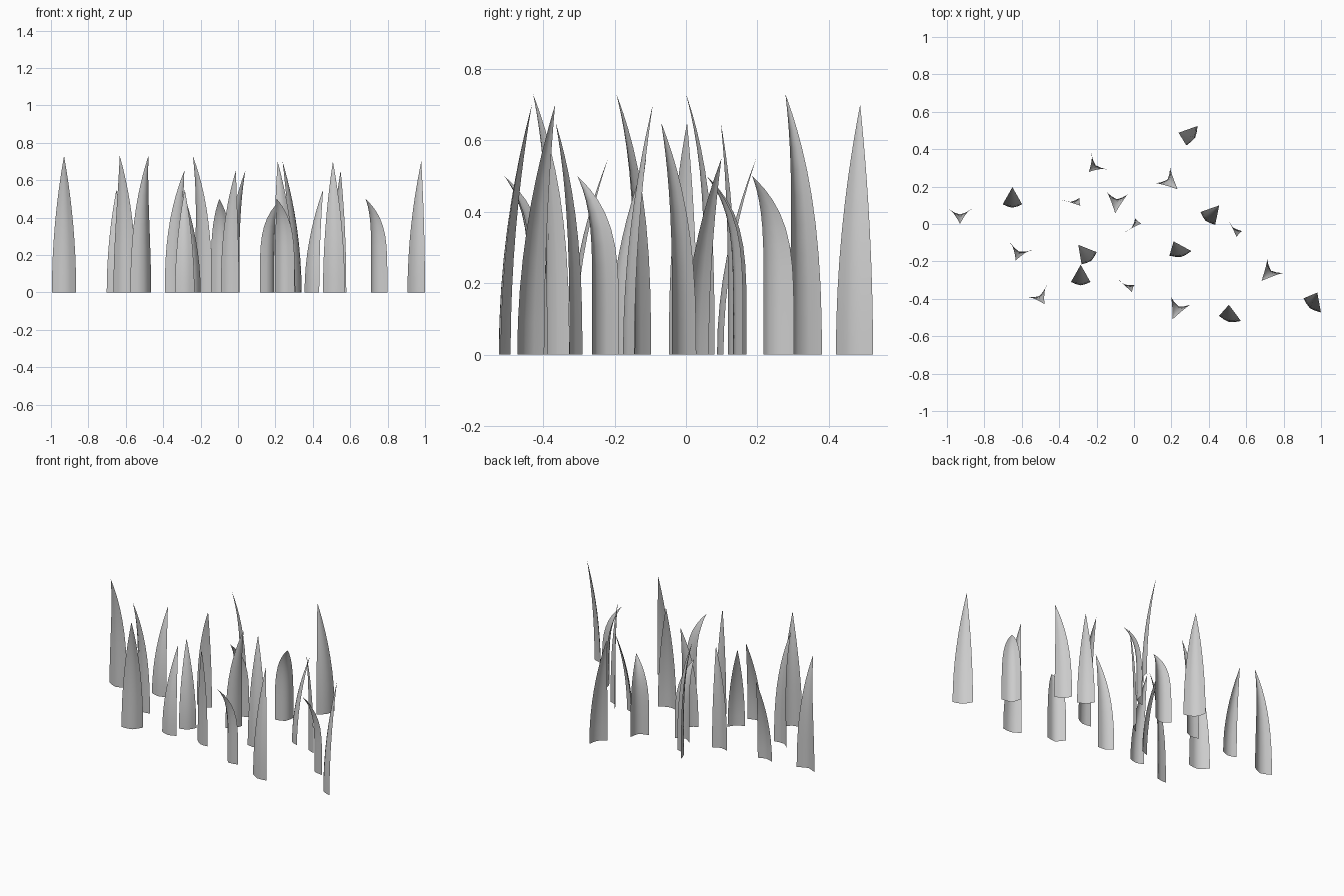
import bpy, bmesh, math
from mathutils import Matrix, Vector

cube = bpy.data.objects.get("Cube")
if cube:
    bpy.data.objects.remove(cube, do_unlink=True)

grey = bpy.data.materials.new("pale grey")
grey.use_nodes = True
grey.diffuse_color = (0.6, 0.6, 0.6, 1)
grey.node_tree.nodes["Principled BSDF"].inputs["Base Color"].default_value = grey.diffuse_color

ROWS = 12
COLUMNS = (-1, -0.5, 0, 0.5, 1)


def blade_mesh(name, height, width, fold, tip, taper, bend):
    """Folded leaf: narrows to a point and leans over towards the tip offset."""
    bm = bmesh.new()
    rows = []
    for i in range(ROWS):
        t = math.sin(i / ROWS * math.pi / 2)
        size = 1 - t ** taper
        lean = t ** bend
        rows.append([bm.verts.new((c * size * width / 2 + tip[0] * lean,
                                   fold * size * (1 - abs(c) ** 1.4) + tip[1] * lean,
                                   height * t)) for c in COLUMNS])
    point = bm.verts.new((tip[0], tip[1], height))
    for low, high in zip(rows, rows[1:]):
        for k in range(len(COLUMNS) - 1):
            bm.faces.new((low[k], low[k + 1], high[k + 1], high[k]))
    for a, b in zip(rows[-1], rows[-1][1:]):
        bm.faces.new((a, b, point))
    for face in bm.faces:
        face.smooth = True
    mesh = bpy.data.meshes.new(name)
    bm.to_mesh(mesh)
    bm.free()
    mesh.materials.append(grey)
    return mesh


def plant(mesh, spots):
    """Place copies of one blade at (x, y, turn in degrees)."""
    for n, (x, y, turn) in enumerate(spots, 1):
        blade = bpy.data.objects.new(f"{mesh.name}_{n}", mesh)
        blade.matrix_world = (Matrix.Translation(Vector((x, y, 0)))
                              @ Matrix.Rotation(math.radians(turn), 4, "Z"))
        bpy.context.collection.objects.link(blade)


# Tallest blades, ridged towards the lean
plant(blade_mesh("tall_blade", 0.73, 0.13, 0.03, (0, 0.08), 2, 3.2),
      [(-0.93, 0.08, 180), (-0.605, -0.12, 160), (-0.52, -0.36, 211), (-0.185, 0.335, 135)])

# Slender blades swept to one side
plant(blade_mesh("swept_blade", 0.65, 0.103, 0.017, (-0.049, 0.043), 2.3, 2.8),
      [(-0.34, 0.135, 186), (-0.043, -0.308, 160), (0.54, -0.005, 139), (-0.025, -0.008, 231)])

# Short blades with a drooping tip
plant(blade_mesh("drooping_blade", 0.5, 0.115, 0.033, (0.003, 0.108), 4.2, 5),
      [(-0.088, 0.165, 175), (0.25, -0.41, 158), (0.755, -0.225, 139), (0.155, 0.26, 228)])

# Medium blades, cupped towards the lean
plant(blade_mesh("cupped_blade", 0.55, 0.104, -0.018, (0, 0.092), 2, 2),
      [(-0.65, 0.105, 0), (-0.285, -0.31, 0), (0.395, 0.03, -41), (-0.24, -0.183, 39)])

# Broad upright blades, cupped and slightly skewed
plant(blade_mesh("broad_blade", 0.7, 0.12, -0.02, (-0.022, 0.07), 2, 2),
      [(0.513, -0.505, -13), (0.248, -0.157, 12), (0.31, 0.472, 60), (0.953, -0.435, -39)])
